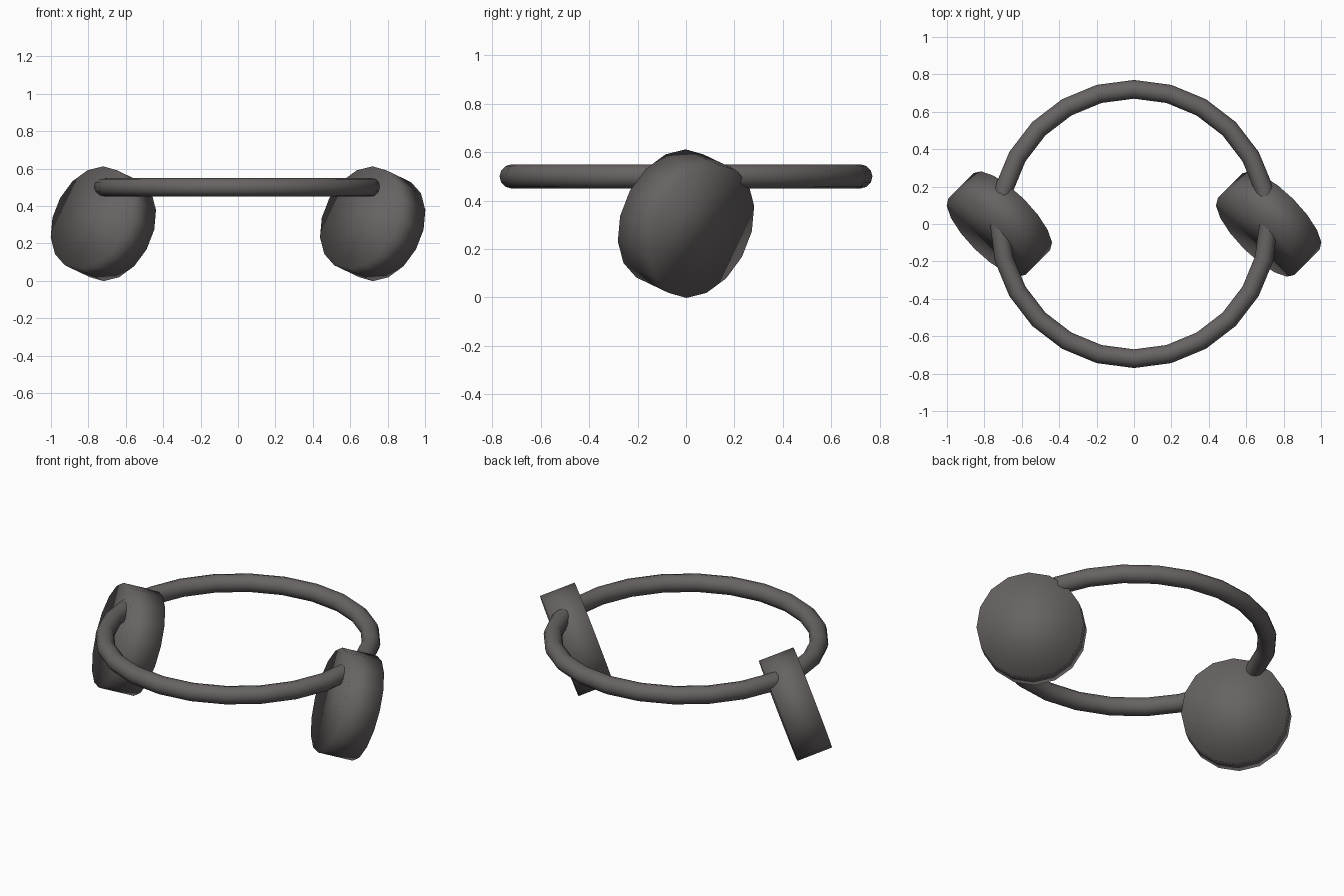
import bpy
from mathutils import Vector

cube = bpy.data.objects.get("Cube")
if cube:
    bpy.data.objects.remove(cube, do_unlink=True)

# Single dark warm grey
grey = bpy.data.materials.new("dark warm grey")
grey.use_nodes = True
colour = (0.14, 0.125, 0.125, 1)
grey.diffuse_color = colour
bsdf = next(n for n in grey.node_tree.nodes if n.type == 'BSDF_PRINCIPLED')
bsdf.inputs["Base Color"].default_value = colour


def finish(name):
    obj = bpy.context.object
    obj.name = name
    obj.data.materials.append(grey)
    bpy.ops.object.shade_smooth()
    return obj


# Horizontal ring
bpy.ops.mesh.primitive_torus_add(major_segments=24, minor_segments=12,
                                 major_radius=0.72, minor_radius=0.05,
                                 location=(0, 0, 0.5))
finish("ring")

# Two thick discs, both tilted the same way
axis = Vector((0.67, 0.67, -0.32))
tilt = axis.to_track_quat('Z', 'Y').to_euler()
for side, x in (("left", 0.72), ("right", -0.72)):
    bpy.ops.mesh.primitive_cylinder_add(vertices=16, radius=0.29, depth=0.2,
                                        location=(x, 0, 0.305), rotation=tilt)
    finish(side + "_disc")
